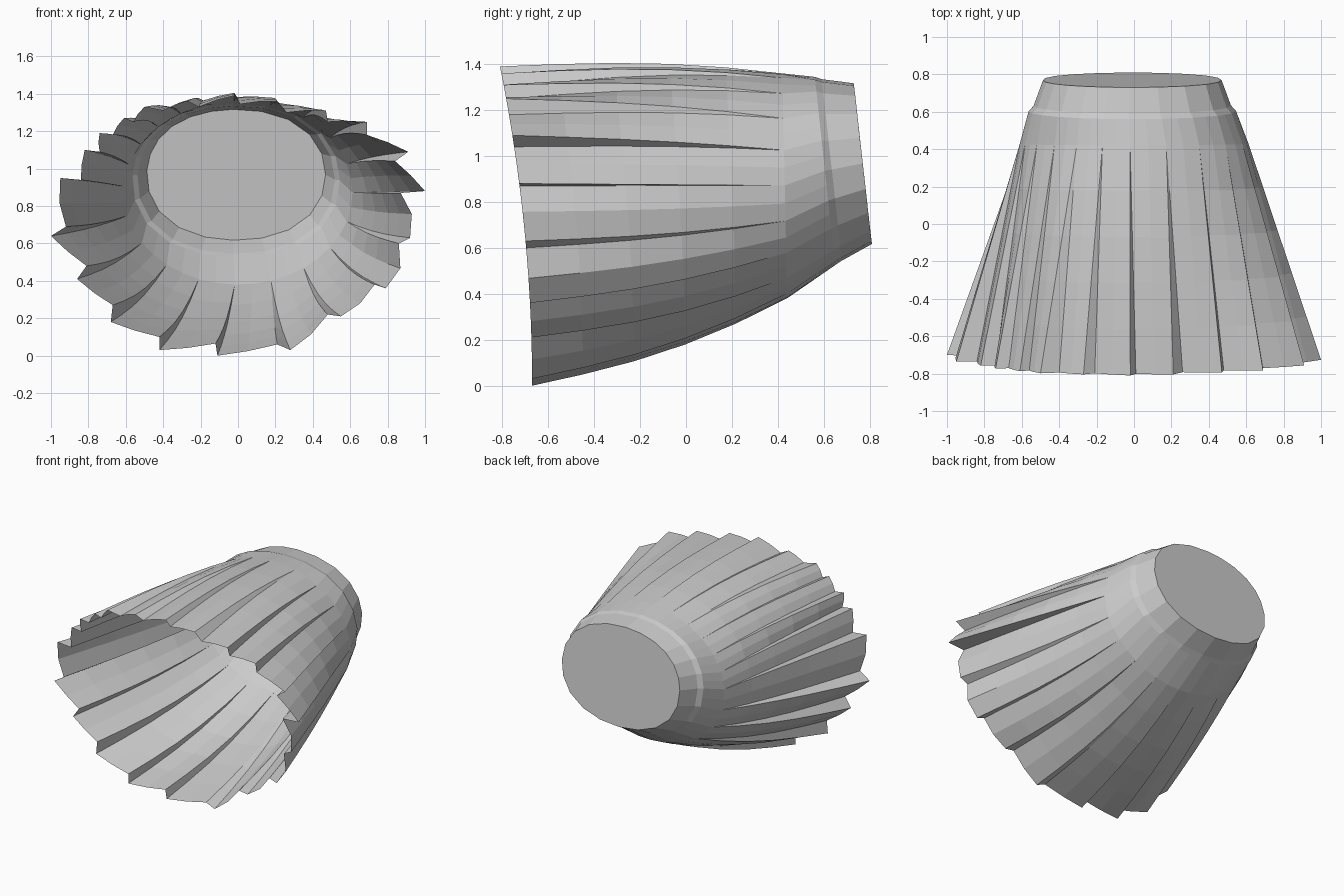
import bpy, bmesh, math

if "Cube" in bpy.data.objects:
    bpy.data.objects.remove(bpy.data.objects["Cube"])

# Hem outline seen from the front: each pleat as (outer tip x, z, following inner crease x, z)
PLEATS = [
    (-.42, .03, -.12, .065), (-.11, .0, .21, .06), (.28, .03, .48, .22), (.55, .21, .73, .38),
    (.79, .36, .86, .60), (.92, .63, .87, .87), (1.0, .88, .84, 1.04), (.91, 1.09, .69, 1.18),
    (.69, 1.25, .48, 1.25), (.47, 1.31, .26, 1.30), (.21, 1.36, .01, 1.345), (-.02, 1.39, -.21, 1.33),
    (-.27, 1.36, -.40, 1.31), (-.50, 1.33, -.56, 1.25), (-.61, 1.27, -.67, 1.18), (-.74, 1.19, -.74, 1.09),
    (-.82, 1.10, -.84, .94), (-.95, .95, -.92, .69), (-1.0, .64, -.81, .48), (-.86, .41, -.67, .27),
    (-.68, .18, -.42, .10)]
N = len(PLEATS)
BULGE = {2: .015, 3: .02, 4: .045, 5: .035, 17: .02}   # roundness of single panels at the hem

# Rings: centre x, centre z, radius x, radius z, y at top, y at bottom
CAP = (-.01, .967, .478, .350, .73, .81)
BAND = (-.01, .940, .528, .395, .59, .68)
STEP = (-.01, .935, .555, .410, .56, .65)
FOLD = (0, .870, .612, .490, .42, .44)


def fold_angle(k):
    """Angle of pleat k where its fold starts; pleats are closer at the upper left."""
    if k <= 11:
        a = -110 + 18.36 * k
    elif k <= 17:
        a = 92 + 14 * (k - 11)
    else:
        a = 176 + 18.5 * (k - 17)
    return math.radians(a)


def ring_point(ring, a):
    """Point on a slightly squared ellipse."""
    cx, cz, rx, rz, yt, yb = ring
    c, s = math.cos(a), math.sin(a)
    f = 1 + .03 * math.sin(2 * a) ** 2 if ring != FOLD else 1
    return (cx + rx * c * f, (yt + yb) / 2 + (yt - yb) / 2 * s, cz + rz * s * f)


def mid(p, q):
    return tuple((a + b) / 2 for a, b in zip(p, q))


def ring_loop(ring, chord=False):
    """Three points per pleat: outer tip, panel middle, crease at the next tip's angle."""
    out = []
    for k in range(N):
        a, b = fold_angle(k), fold_angle(k + 1)
        p, q = ring_point(ring, a), ring_point(ring, b)
        out += [p, mid(p, q) if chord else ring_point(ring, (a + b) / 2), q]
    return out


def loft(name, loops, cap=False):
    bm = bmesh.new()
    rows = [[bm.verts.new(p) for p in lp] for lp in loops]
    for r0, r1 in zip(rows, rows[1:]):
        n = len(r0)
        for i in range(n):
            j = (i + 1) % n
            bm.faces.new((r0[i], r0[j], r1[j], r1[i]))
    if cap:
        bm.faces.new(rows[0])
    bmesh.ops.remove_doubles(bm, verts=bm.verts, dist=0.0005)
    bmesh.ops.recalc_face_normals(bm, faces=bm.faces)
    me = bpy.data.meshes.new(name)
    bm.to_mesh(me)
    bm.free()
    ob = bpy.data.objects.new(name, me)
    bpy.context.collection.objects.link(ob)
    return ob


# Waistband with closed end and a small step to the skirt
band_loops = [[ring_point(r, fold_angle(k)) for k in range(N)] for r in (CAP, BAND, STEP)]
loft("waistband", band_loops, cap=True)

# Pleated skirt: folds open gradually from the fold ring down to the hem
start = ring_loop(FOLD)
hem = []
for k, (ox, oz, ix, iz) in enumerate(PLEATS):
    mx, mz = mid((ox, oz), (ix, iz))
    length = math.hypot(ix - ox, iz - oz)
    b = BULGE.get(k, .006) / length
    panel = ((ox, oz), (mx + (iz - oz) * b, mz - (ix - ox) * b), (ix, iz))
    hem += [(x, -.67 - .14 * (max(z, 0) / 1.39) ** 2, z) for x, z in panel]
loops = [ring_loop(STEP, chord=True), start]
for t in (.2, .4, .6, .8, 1):
    row = []
    for p, q in zip(start, hem):
        x, y, z = (a + (b - a) * t for a, b in zip(p, q))
        d = (p[2] - FOLD[1]) / FOLD[3]
        z += d * (.03 if d > 0 else .05) * math.sin(math.pi * t ** .9)   # slight belly
        row.append((x, y, z))
    loops.append(row)
loft("pleated_skirt", loops)
